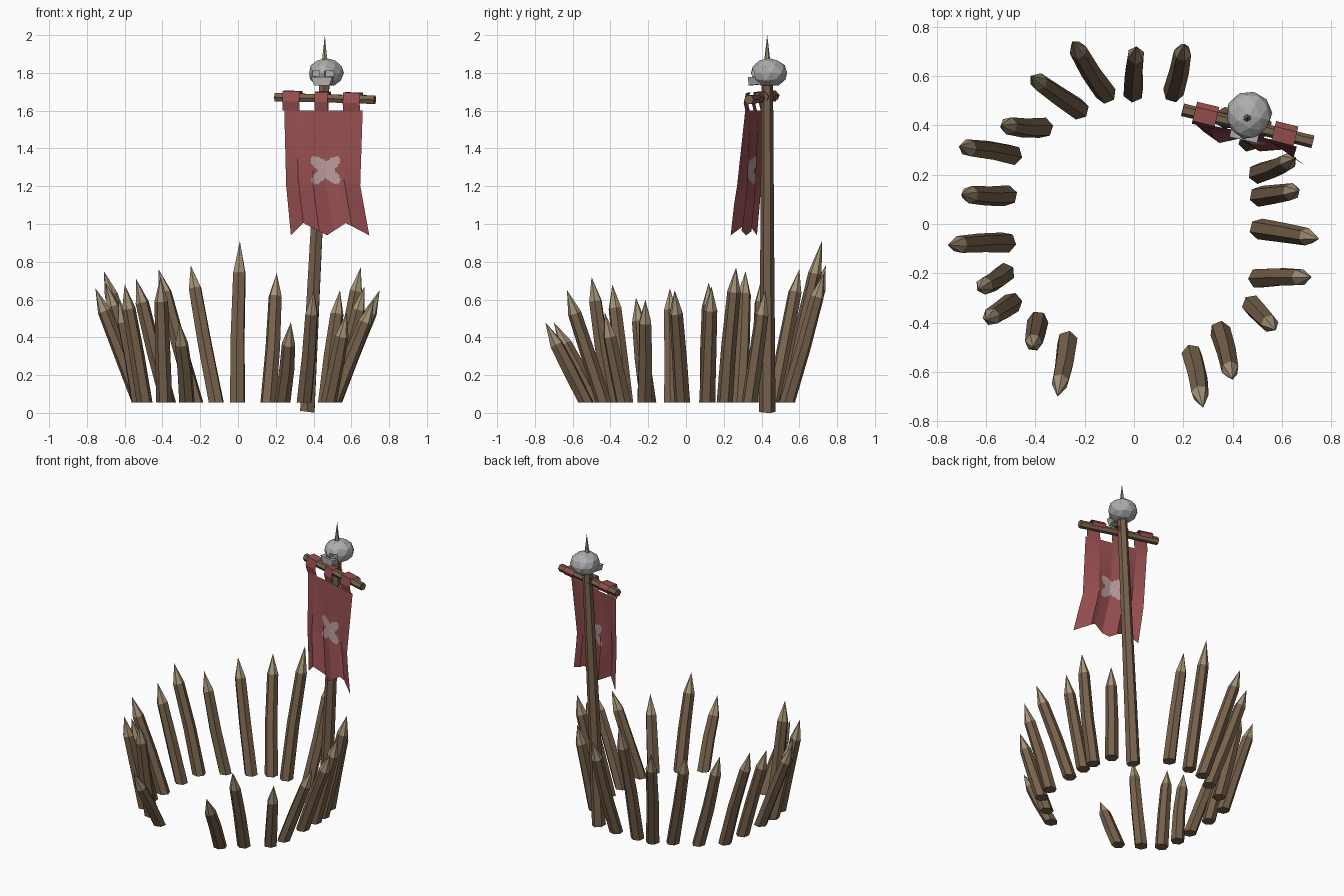
import bpy, bmesh, math, random
from mathutils import Vector, Matrix

if "Cube" in bpy.data.objects:
    bpy.data.objects.remove(bpy.data.objects["Cube"])

random.seed(4)


def mat(name, rgb):
    m = bpy.data.materials.new(name)
    m.diffuse_color = (*rgb, 1)
    m.use_nodes = True
    m.node_tree.nodes["Principled BSDF"].inputs["Base Color"].default_value = m.diffuse_color
    return m


WOOD = mat("brown wood", (0.185, 0.122, 0.072))
CUT = mat("pale cut wood", (0.37, 0.29, 0.185))
BONE = mat("grey bone", (0.42, 0.42, 0.43))
CLOTH = mat("faded red cloth", (0.30, 0.075, 0.08))
EMBLEM = mat("pale pink paint", (0.47, 0.32, 0.32))


def finish(name, bm, mats):
    bm.normal_update()
    me = bpy.data.meshes.new(name)
    bm.to_mesh(me)
    bm.free()
    for m in mats:
        me.materials.append(m)
    ob = bpy.data.objects.new(name, me)
    bpy.context.collection.objects.link(ob)
    return ob


def log(name, rings, apex=None, sides=6, spin=0.0):
    """Skin rings of (centre, axis, radius); optional pale sharpened apex."""
    bm = bmesh.new()
    loops = []
    for c, axis, r in rings:
        rot = Vector((0, 0, 1)).rotation_difference(Vector(axis))
        loops.append([bm.verts.new(Vector(c) + rot @ Vector(
            (r * math.cos(spin + k * math.tau / sides),
             r * math.sin(spin + k * math.tau / sides), 0))) for k in range(sides)])
    for a, b in zip(loops, loops[1:]):
        for k in range(sides):
            n = (k + 1) % sides
            bm.faces.new((a[k], a[n], b[n], b[k]))
    bm.faces.new(loops[0][::-1])
    if apex is None:
        bm.faces.new(loops[-1])
    else:
        tip = bm.verts.new(apex)
        for k in range(sides):
            bm.faces.new((loops[-1][k], loops[-1][(k + 1) % sides], tip)).material_index = 1
    return finish(name, bm, [WOOD, CUT])


# Palisade: base x, base y, tip x, tip y, tip z
STAKES = [
    (-.115, .53, -.25, .74, .78), (-.003, .535, .01, .72, .91), (.16, .535, .205, .73, .74),
    (-.225, .465, -.42, .60, .76), (-.37, .39, -.54, .40, .71), (-.495, .28, -.71, .315, .75),
    (-.515, .115, -.70, .12, .69), (-.52, -.075, -.755, -.085, .66), (-.525, -.20, -.63, -.265, .61),
    (-.495, -.32, -.60, -.39, .68), (-.39, -.395, -.41, -.50, .72), (-.27, -.475, -.31, -.70, .48),
    (.235, -.53, .28, -.745, .48), (.35, -.435, .40, -.63, .65), (.48, -.33, .575, -.43, .53),
    (.505, -.22, .72, -.215, .60), (.51, -.02, .75, -.06, .65), (.51, .112, .67, .135, .67),
    (.505, .205, .65, .265, .77), (.465, .335, .54, .42, .65),
]
for i, (bx, by, tx, ty, tz) in enumerate(STAKES):
    base, tip = Vector((bx, by, .055)), Vector((tx, ty, tz))
    d = tip - base
    shoulder = base + d * (1 - .13 / d.length if tz < .85 else .80)
    bend = Vector((random.uniform(-.006, .006), random.uniform(-.006, .006), 0))
    log(f"stake_{i + 1:02d}",
        [(base, (0, 0, 1), .043), (base + d * .42 + bend, d, .040), (shoulder, d, .036)],
        tip, 6, random.uniform(0, 1))

# Banner pole, running through the skull as a spike
lean = Vector((.095, 0, 1.75))
log("banner_pole", [((.367, .43, .006), (.14, 0, 1), .044), ((.41, .43, .85), lean, .037),
                    ((.457, .43, 1.74), lean, .031)], (.46, .43, 2.0), 6, .5)

# Crossbar
BAR_A, BAR_B = Vector((.197, .463, 1.672)), Vector((.725, .333, 1.658))
bar_dir = BAR_B - BAR_A
log("crossbar", [(BAR_A, bar_dir, .026), (BAR_A + bar_dir * .5, bar_dir, .024),
                 (BAR_B, bar_dir, .026)], None, 6, .3)
out = Vector((bar_dir.y, -bar_dir.x, 0)).normalized()      # horizontal, towards the front


def bar_at(x):
    return BAR_A + bar_dir * ((x - BAR_A.x) / bar_dir.x)


# Cloth loops draped over the crossbar
LOOP = [(.034, -.07), (.046, -.02), (.034, .034), (-.024, .036), (-.046, .012), (-.036, -.012)]
for name, x0, x1 in (("left", .245, .335), ("middle", .415, .485), ("right", .565, .655)):
    bm = bmesh.new()
    rows = [[bm.verts.new(bar_at(x) + out * o + Vector((0, 0, h))) for x in (x0, x1)] for o, h in LOOP]
    for a, b in zip(rows, rows[1:]):
        bm.faces.new((a[0], a[1], b[1], b[0]))
    finish(f"{name}_banner_loop", bm, [CLOTH])


def lerp_list(pts, u):
    """Piecewise linear lookup in (u, value) pairs."""
    for (a, va), (b, vb) in zip(pts, pts[1:]):
        if u <= b:
            return va + (vb - va) * (u - a) / (b - a)
    return pts[-1][1]


# Banner cloth: folded sheet with swallow-tailed hem, emblem chosen by shape rule
HEM = [(0, .94), (.16, 1.005), (.46, .94), (.70, 1.005), (1, .94)]
FOLD = [(0, -.01), (.16, .022), (.36, -.018), (.55, .016), (.78, -.016), (1, .028)]
LEFT = [(0, .245), (.6, .255), (1, .28)]
RIGHT = [(0, .66), (.6, .647), (1, .695)]
NU, NV = 50, 72
bm = bmesh.new()
grid = []
for j in range(NV + 1):
    v = j / NV
    row = []
    for i in range(NU + 1):
        u = i / NU
        x = lerp_list(LEFT, v) * (1 - u) + lerp_list(RIGHT, v) * u
        z = 1.60 + (lerp_list(HEM, u) - 1.60) * v
        p = bar_at(x) + out * (.034 + .045 * v + lerp_list(FOLD, u) * min(1, .1 + 1.2 * v))
        row.append(bm.verts.new((x, p.y, z)))
    grid.append(row)
for j in range(NV):
    for i in range(NU):
        f = bm.faces.new((grid[j][i], grid[j + 1][i], grid[j + 1][i + 1], grid[j][i + 1]))
        c = f.calc_center_median()
        du, dv = (c.x - .465) / .08, (c.z - 1.285) / .077
        reach = .58 + .68 * math.sin(2 * math.atan2(dv, du)) ** 2
        f.material_index = int(math.hypot(du, dv) < reach)
finish("banner_cloth", bm, [CLOTH, EMBLEM])

# Skull: faceted cranium, turned slightly left, with cut eye sockets and an upper jaw
turn = Matrix.Translation((.465, .44, 1.80)) @ Matrix.Rotation(-.22, 4, 'Z')
bm = bmesh.new()
bmesh.ops.create_icosphere(bm, subdivisions=2, radius=1)
for v in bm.verts:
    side = .096 if v.co.y > -.3 else .088
    v.co = Vector((v.co.x * side, v.co.y * .098, max(v.co.z * .078, -.066)))
bm.transform(turn)
cranium = finish("skull_cranium", bm, [BONE])

bm = bmesh.new()
bmesh.ops.create_cube(bm, size=1)
for v in bm.verts:
    low = v.co.z < 0
    front = v.co.y < 0
    v.co = Vector((v.co.x * (.085 if low else .115), -.102 if front else -.03,
                   (-.066 if front else -.06) if low else -.022))
bm.transform(turn)
finish("skull_upper_jaw", bm, [BONE])

bm = bmesh.new()
for sx in (-1, 1):
    m = turn @ Matrix.Translation((sx * .036, -.092, -.004)) @ Matrix.Diagonal((.046, .06, .03, 1))
    bmesh.ops.create_cube(bm, size=1, matrix=m)
cutter = finish("eye_socket_cutter", bm, [BONE])
cutter.hide_render = True
cutter.hide_viewport = True
mod = cranium.modifiers.new("eye_sockets", 'BOOLEAN')
mod.operation = 'DIFFERENCE'
mod.object = cutter
